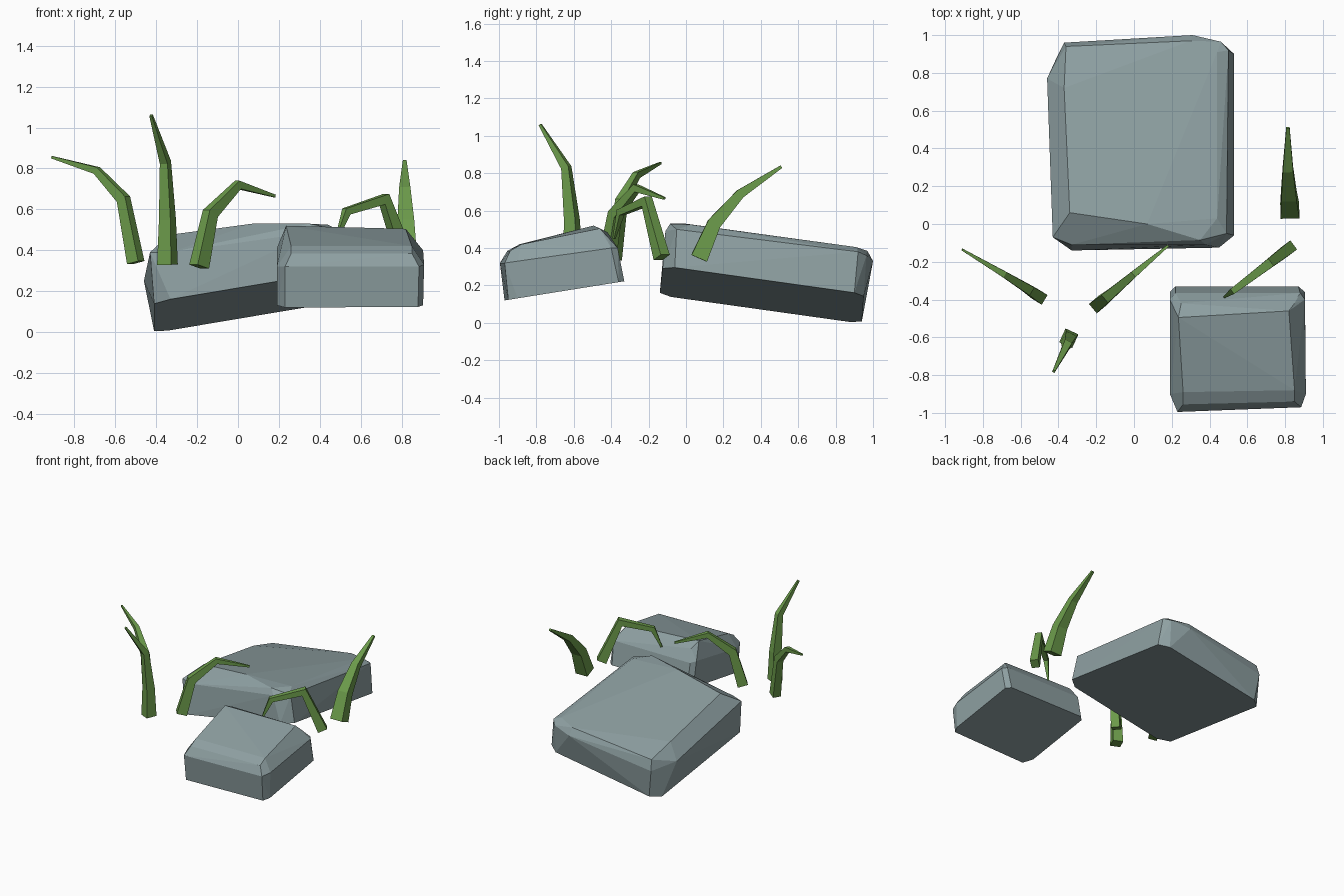
import bpy, bmesh, math
from mathutils import Vector


def material(name, rgb):
    m = bpy.data.materials.new(name)
    m.diffuse_color = (*rgb, 1)
    return m


STONE = material("stone", (0.27, 0.35, 0.36))
GREEN = material("leaf_green", (0.15, 0.33, 0.07))


def finish(name, bm, mat):
    bmesh.ops.recalc_face_normals(bm, faces=bm.faces)
    me = bpy.data.meshes.new(name)
    bm.to_mesh(me)
    bm.free()
    me.materials.append(mat)
    ob = bpy.data.objects.new(name, me)
    bpy.context.collection.objects.link(ob)
    return ob


def rock(name, base, base_z, upper):
    """Faceted stone: hull around a flat tilted base outline and the bevel points above."""
    bm = bmesh.new()
    for x, y in base:
        bm.verts.new((x, y, base_z(x, y)))
    for p in upper:
        bm.verts.new(p)
    res = bmesh.ops.convex_hull(bm, input=bm.verts)
    junk = {e for e in res["geom_interior"] + res["geom_unused"]
            if isinstance(e, bmesh.types.BMVert)}
    bmesh.ops.delete(bm, geom=list(junk), context='VERTS')
    bmesh.ops.dissolve_limit(bm, angle_limit=math.radians(2),
                             verts=bm.verts, edges=bm.edges)
    return finish(name, bm, STONE)


def blade(name, path, width, depth):
    """Four-sided tapering leaf swept along a bent path."""
    pts = [Vector(p) for p in path]
    lean = pts[-1] - pts[0]
    side = Vector((-lean.y, lean.x, 0)).normalized()
    bm = bmesh.new()
    rings = []
    for i, p in enumerate(pts):
        a = (p - pts[i - 1]).normalized() if i else Vector()
        b = (pts[i + 1] - p).normalized() if i < len(pts) - 1 else Vector()
        normal = (a + b).normalized().cross(side).normalized()
        f = (1, 0.82, 0.55, 0.18)[i] / 2
        rings.append([bm.verts.new(p + side * width * f * u + normal * depth * f * v)
                      for u, v in ((-1, -1), (1, -1), (1, 1), (-1, 1))])
    for r, s in zip(rings, rings[1:]):
        for k in range(4):
            bm.faces.new((r[k], r[(k + 1) % 4], s[(k + 1) % 4], s[k]))
    bm.faces.new(rings[0])
    bm.faces.new(rings[-1])
    return finish(name, bm, GREEN)


# Large tilted slab at the back
rock("large_rock",
     [(-0.41, -0.08), (-0.33, -0.14), (0.45, -0.125), (0.53, -0.06),
      (0.53, 0.90), (0.46, 0.95), (-0.34, 0.94), (-0.41, 0.88)],
     lambda x, y: 0.14 + 0.17 * (x + 0.41) - 0.14 * (y + 0.09),
     [(-0.46, 0.77, 0.25), (-0.43, -0.07, 0.39), (-0.33, -0.11, 0.39),
      (0.38, -0.11, 0.49), (0.49, -0.05, 0.50), (0.50, 0.92, 0.38),
      (0.46, 0.965, 0.36), (0.31, 1.0, 0.33), (-0.37, 0.96, 0.22),
      (-0.37, 0.72, 0.36), (-0.34, 0.06, 0.475), (0.07, 0.0, 0.53),
      (0.35, -0.085, 0.53), (0.44, 0.03, 0.525), (0.44, 0.91, 0.405),
      (0.30, 0.97, 0.385), (-0.36, 0.94, 0.30)])

# Small rock at the front right
rock("small_rock",
     [(0.19, -0.90), (0.23, -0.97), (0.88, -0.95), (0.905, -0.90),
      (0.905, -0.36), (0.87, -0.33), (0.22, -0.33), (0.19, -0.36)],
     lambda x, y: 0.12 + 0.16 * (y + 0.97),
     [(0.23, -0.995, 0.32), (0.885, -0.97, 0.32), (0.91, -0.90, 0.33),
      (0.19, -0.90, 0.32), (0.19, -0.40, 0.41), (0.22, -0.365, 0.40),
      (0.88, -0.365, 0.40), (0.905, -0.40, 0.40), (0.26, -0.955, 0.385),
      (0.85, -0.94, 0.385), (0.26, -0.89, 0.42), (0.85, -0.88, 0.42),
      (0.235, -0.495, 0.52), (0.82, -0.46, 0.505), (0.25, -0.42, 0.485),
      (0.85, -0.42, 0.46)])

# Bent grass leaves
blade("left_leaf", [(-0.50, -0.385, 0.34), (-0.56, -0.345, 0.65),
                    (-0.69, -0.265, 0.79), (-0.91, -0.135, 0.855)], 0.06, 0.065)
blade("tall_leaf", [(-0.345, -0.605, 0.33), (-0.345, -0.61, 0.55),
                    (-0.355, -0.64, 0.83), (-0.425, -0.78, 1.06)], 0.075, 0.08)
blade("middle_leaf", [(-0.19, -0.425, 0.32), (-0.135, -0.38, 0.58),
                      (0.0, -0.265, 0.72), (0.18, -0.115, 0.665)], 0.065, 0.075)
blade("arched_leaf", [(0.82, -0.13, 0.35), (0.715, -0.21, 0.65),
                      (0.53, -0.35, 0.59), (0.48, -0.385, 0.45)], 0.06, 0.07)
blade("right_leaf", [(0.825, 0.07, 0.345), (0.82, 0.15, 0.53),
                     (0.815, 0.29, 0.69), (0.815, 0.51, 0.835)], 0.10, 0.09)
